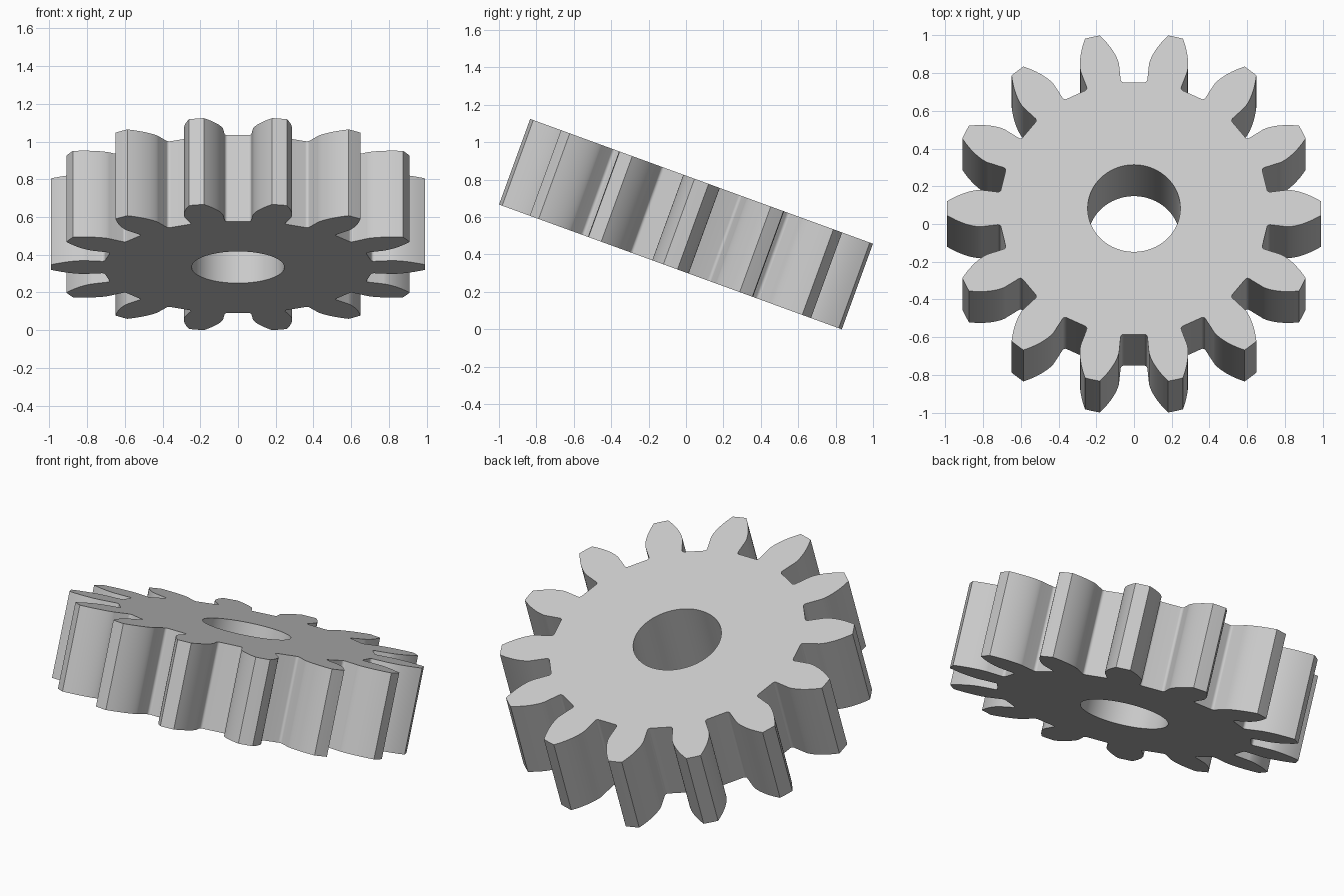
import bpy
import bmesh
from math import acos, cos, sin, tan, pi, radians

cube = bpy.data.objects.get("Cube")
if cube:
    bpy.data.objects.remove(cube, do_unlink=True)

# Gear proportions
TEETH = 14
TIP = 0.992
WIDTH = 0.487
BORE = 0.246
TILT = radians(20)
PRESSURE = radians(20)
FILLET = 0.016
MODULE = 2 * TIP / (TEETH + 2)
PITCH = MODULE * TEETH / 2
BASE = PITCH * cos(PRESSURE)
ROOT = PITCH - 1.25 * MODULE


def involute(angle):
    return tan(angle) - angle


def polar(radius, angle):
    return (radius * cos(angle), radius * sin(angle), -WIDTH / 2)


# One side of a tooth as (radius, angle from tooth centre), root to tip
half_base = pi / (2 * TEETH) + involute(PRESSURE)
flank = []
for i in range(7):
    a = i / 6 * pi / 2
    flank.append((ROOT + FILLET * (1 - cos(a)),
                  half_base + FILLET / ROOT * (1 - sin(a))))
for i in range(13):
    r = BASE + (TIP - BASE) * (i / 12) ** 1.5
    flank.append((r, half_base - involute(acos(min(1, BASE / r)))))

# Whole tooth: rising flank, tip middle, falling flank
tooth = [(r, -a) for r, a in flank] + [(TIP, 0)] + flank[::-1]
outline = [polar(r, a + 2 * pi * k / TEETH) for k in range(TEETH) for r, a in tooth]
bore = [polar(BORE, 2 * pi * i / 64) for i in range(64)]

# Fill the profile between outline and bore, then extrude it
bm = bmesh.new()
for loop in (outline, bore):
    verts = [bm.verts.new(p) for p in loop]
    for i, v in enumerate(verts):
        bm.edges.new((v, verts[i - 1]))
bmesh.ops.triangle_fill(bm, edges=bm.edges[:], use_beauty=True, normal=(0, 0, 1))
result = bmesh.ops.extrude_face_region(bm, geom=bm.faces[:], use_keep_orig=True)
top = [g for g in result["geom"] if isinstance(g, bmesh.types.BMVert)]
bmesh.ops.translate(bm, verts=top, vec=(0, 0, WIDTH))
bmesh.ops.recalc_face_normals(bm, faces=bm.faces[:])

mesh = bpy.data.meshes.new("spur_gear")
bm.to_mesh(mesh)
bm.free()
gear = bpy.data.objects.new("spur_gear", mesh)
bpy.context.collection.objects.link(gear)

# Plain grey metal
grey = bpy.data.materials.new("light_grey")
grey.use_nodes = True
colour = (0.6, 0.6, 0.6, 1)
grey.diffuse_color = colour
grey.node_tree.nodes["Principled BSDF"].inputs["Base Color"].default_value = colour
mesh.materials.append(grey)

# Lean the gear towards the back and rest it on the ground
gear.rotation_euler.x = -TILT
bpy.context.view_layer.update()
gear.location.z = -min((gear.matrix_world @ v.co).z for v in mesh.vertices)

bpy.ops.object.select_all(action="DESELECT")
gear.select_set(True)
bpy.context.view_layer.objects.active = gear
bpy.ops.object.shade_smooth_by_angle(angle=radians(30))
